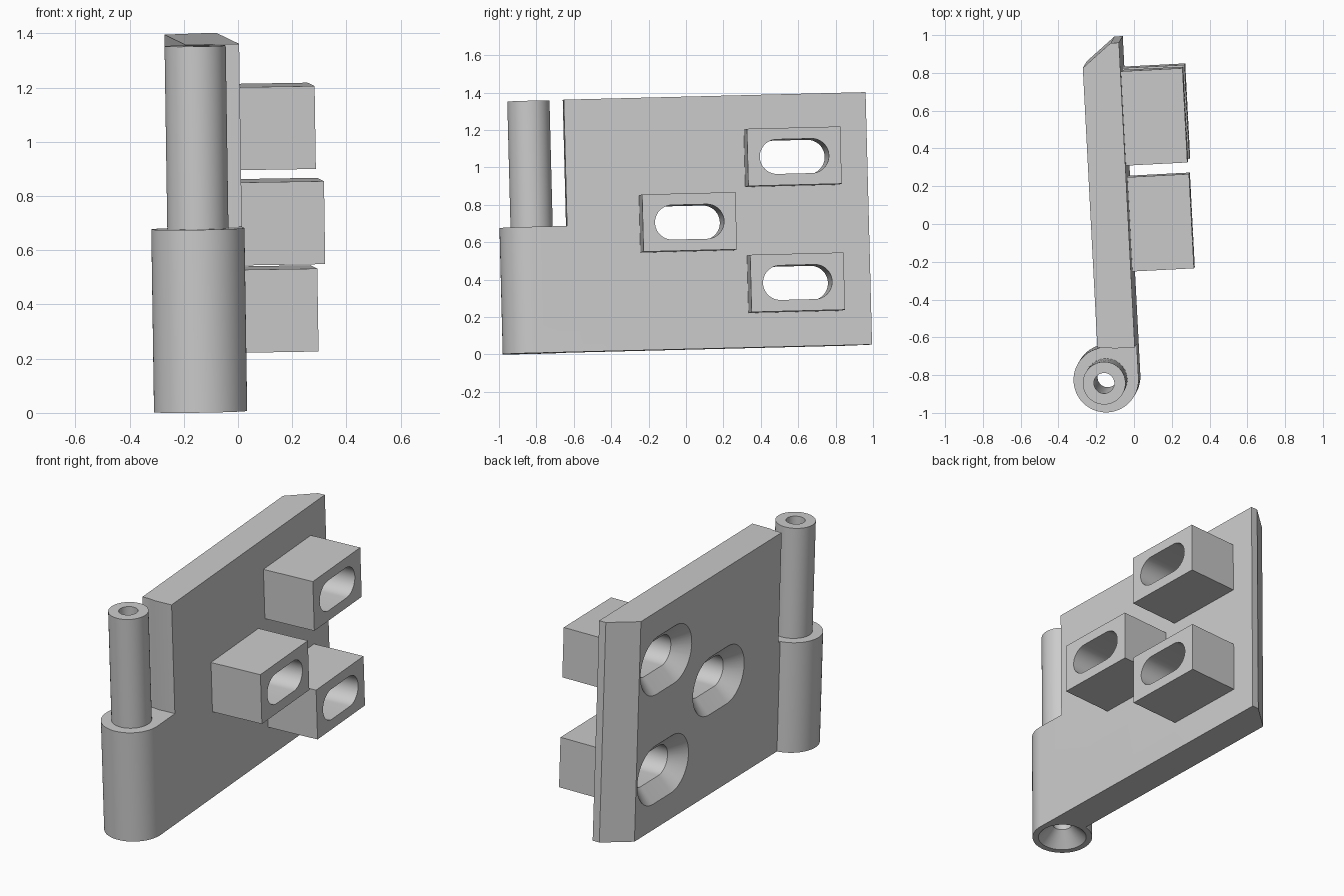
import bpy, bmesh
from math import sin, cos, pi, sqrt, radians
from mathutils import Vector, Matrix

cube = bpy.data.objects.get("Cube")
if cube:
    bpy.data.objects.remove(cube, do_unlink=True)

steel = bpy.data.materials.new("plain_grey")
steel.use_nodes = True
grey = (0.6, 0.6, 0.6, 1)
steel.diffuse_color = grey
steel.node_tree.nodes["Principled BSDF"].inputs["Base Color"].default_value = grey

# Main sizes, with the pin axis as the local z axis
H, HALF = 1.35, 0.675
R_KNUCKLE, R_PIN, R_BORE, R_CLEAR = 0.172, 0.113, 0.054, 0.19
BACK, LENGTH, GAP = -0.026, 1.797, 0.181


def loft(name, rings):
    """Closed solid through matching rings of points."""
    bm = bmesh.new()
    loops = [[bm.verts.new(p) for p in ring] for ring in rings]
    n = len(loops[0])
    for a, b in zip(loops, loops[1:]):
        for i in range(n):
            j = (i + 1) % n
            bm.faces.new((a[i], a[j], b[j], b[i]))
    bm.faces.new(loops[0])
    bm.faces.new(loops[-1])
    bmesh.ops.recalc_face_normals(bm, faces=bm.faces)
    mesh = bpy.data.meshes.new(name)
    bm.to_mesh(mesh)
    bm.free()
    mesh.materials.append(steel)
    obj = bpy.data.objects.new(name, mesh)
    bpy.context.collection.objects.link(obj)
    return obj


def prism(name, outline, z0, z1):
    return loft(name, [[(x, y, z) for x, y in outline] for z in (z0, z1)])


def arc(r, a0, a1, n):
    return [(r * cos(a0 + (a1 - a0) * i / n), r * sin(a0 + (a1 - a0) * i / n))
            for i in range(n + 1)]


def circle(r, z, n=64):
    return [(x, y, z) for x, y in arc(r, 0, 2 * pi, n)[:-1]]


def slot_ring(x, y, z, grow):
    """Rounded slot outline, long in y, at depth x."""
    r, half = 0.0925, 0.0925
    right = [(half + p, q) for p, q in arc(r + grow, -pi / 2, pi / 2, 24)]
    return [(x, y + s * p, z + s * q) for s in (1, -1) for p, q in right]


def combine(target, tool, operation):
    mod = target.modifiers.new(tool.name, "BOOLEAN")
    mod.operation, mod.solver, mod.object = operation, "EXACT", tool
    deps = bpy.context.evaluated_depsgraph_get()
    mesh = bpy.data.meshes.new_from_object(target.evaluated_get(deps))
    target.modifiers.clear()
    target.data = mesh
    bpy.data.objects.remove(tool, do_unlink=True)


# Leaf and knuckle in one outline, with a chamfered far edge
knuckle = arc(R_KNUCKLE, 0, -radians(261.3), 56)
knuckle[-1] = (BACK, sqrt(R_KNUCKLE ** 2 - BACK ** 2))
leaf = prism("hinge_leaf", knuckle + [
    (BACK, 1.673), (0.128, LENGTH), (R_KNUCKLE, LENGTH)], 0, H)

# Upper notch with round clearance for the mating knuckle
bulge = sqrt(R_CLEAR ** 2 - GAP ** 2)
curve = [(R_CLEAR * sin(t), R_CLEAR * cos(t))
         for t in [radians(-18 + 2 * i) for i in range(19)]]
curve = [p for p in curve if abs(p[0]) < bulge]
notch = prism("notch_cutter", [(0.4, -0.4), (-0.4, -0.4), (-0.4, GAP),
                               (-bulge, GAP)] + curve +
              [(bulge, GAP), (0.4, GAP)], HALF, H + 0.1)
combine(leaf, notch, "DIFFERENCE")

# Pin, then its through bore with a conical bottom
combine(leaf, loft("pin", [circle(R_PIN, HALF - 0.2), circle(R_PIN, H)]), "UNION")
bore = [(0.148, -0.01), (R_BORE, 0.084), (R_BORE, H + 0.1)]
combine(leaf, loft("bore_cutter", [circle(r, z) for r, z in bore]), "DIFFERENCE")

# Three mounting blocks with countersunk slots
for y, z in ((0.82, HALF), (1.39, HALF - 0.337), (1.39, HALF + 0.337)):
    box = [(0.1, y - 0.25), (0.498, y - 0.25), (0.498, y + 0.25), (0.1, y + 0.25)]
    combine(leaf, prism("mounting_block", box, z - 0.153, z + 0.153), "UNION")
    steps = [(BACK - 0.01, 0.095), (BACK + 0.085, 0), (0.6, 0)]
    combine(leaf, loft("slot_cutter", [slot_ring(x, y, z, g) for x, g in steps]),
            "DIFFERENCE")

# Slight lean of the whole part
u = Vector((-0.052, 1, 0.025)).normalized()
w = Vector((-0.015, -0.025, 1))
v = u.cross(w).normalized()
w = v.cross(u)
tilt = Matrix((v, u, w)).transposed().to_4x4()
leaf.matrix_world = Matrix.Translation((-0.138, -0.808, 0.005)) @ tilt

bpy.ops.object.select_all(action="DESELECT")
leaf.select_set(True)
bpy.context.view_layer.objects.active = leaf
bpy.ops.object.shade_smooth_by_angle(angle=radians(25))
